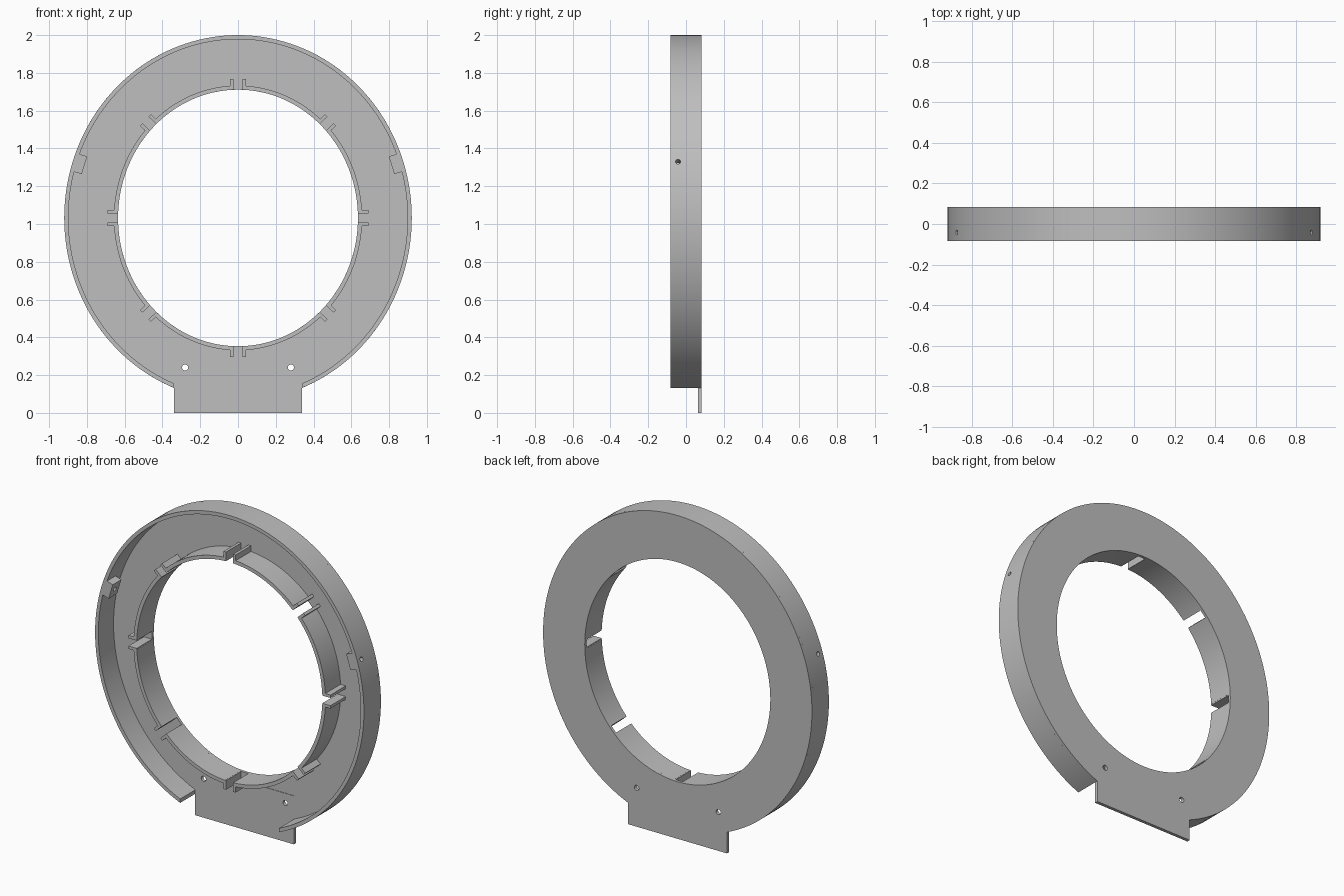
import bpy, bmesh
from math import sin, cos, asin, pi, atan2
from mathutils import Matrix, Vector

if "Cube" in bpy.data.objects:
    bpy.data.objects.remove(bpy.data.objects["Cube"])

CZ = 1.032                    # height of the ring centre
FRONT, BACK = -0.083, 0.083
PLATE = 0.066                 # front surface of the back plate
OUT, OUT_IN = (0.92, 0.968), (0.898, 0.946)
WALL, HOLE = (0.657, 0.701), (0.635, 0.679)

grey = bpy.data.materials.new("plain grey")
grey.use_nodes = True
colour = (0.52, 0.52, 0.52, 1)
grey.diffuse_color = colour
grey.node_tree.nodes["Principled BSDF"].inputs["Base Color"].default_value = colour


def finish(name, bm):
    bmesh.ops.recalc_face_normals(bm, faces=bm.faces)
    me = bpy.data.meshes.new(name)
    bm.to_mesh(me)
    bm.free()
    me.materials.append(grey)
    ob = bpy.data.objects.new(name, me)
    bpy.context.collection.objects.link(ob)
    return ob


def arc(name, outer, inner, y0, y1, span_out, span_in, n, closed=False):
    """Elliptical band of rectangular section, open or closed."""
    bm = bmesh.new()
    rings = []
    for i in range(n if closed else n + 1):
        ring = []
        for (a, b), (t0, t1), y in ((outer, span_out, y0), (outer, span_out, y1),
                                    (inner, span_in, y1), (inner, span_in, y0)):
            t = t0 + (t1 - t0) * i / n
            ring.append(bm.verts.new((a * cos(t), y, CZ + b * sin(t))))
        rings.append(ring)
    pairs = list(zip(rings, rings[1:]))
    if closed:
        pairs.append((rings[-1], rings[0]))
    else:
        bm.faces.new(rings[0])
        bm.faces.new(rings[-1])
    for p, q in pairs:
        for k in range(4):
            m = (k + 1) % 4
            bm.faces.new((p[k], p[m], q[m], q[k]))
    return finish(name, bm)


def box(name, lo, hi, matrix=Matrix()):
    bm = bmesh.new()
    bmesh.ops.create_cube(bm, size=1)
    lo, hi = Vector(lo), Vector(hi)
    for v in bm.verts:
        v.co = matrix @ Vector([lo[k] + (v.co[k] + 0.5) * (hi[k] - lo[k]) for k in range(3)])
    return finish(name, bm)


def boolean(target, other, operation):
    mod = target.modifiers.new("cut", "BOOLEAN")
    mod.operation, mod.object, mod.solver = operation, other, "EXACT"
    bpy.context.view_layer.objects.active = target
    bpy.ops.object.modifier_apply(modifier=mod.name)


def drill(targets, centre, direction, radius, depth):
    bm = bmesh.new()
    turn = Vector((0, 0, 1)).rotation_difference(Vector(direction)).to_matrix().to_4x4()
    bmesh.ops.create_cone(bm, cap_ends=True, segments=24, radius1=radius, radius2=radius,
                          depth=depth, matrix=Matrix.Translation(centre) @ turn)
    cutter = finish("drill", bm)
    cutter.hide_render = True
    for t in targets:
        boolean(t, cutter, "DIFFERENCE")
    bpy.data.objects.remove(cutter)


def radial_frame(size, t):
    """Frame on an ellipse: local x points outward, local z along the rim."""
    a, b = size
    turn = atan2(sin(t) / b, cos(t) / a)
    return (Matrix.Translation((a * cos(t), 0, CZ + b * sin(t)))
            @ Matrix.Rotation(-turn, 4, "Y"))


# Back plate with the mounting tab
full = (0, 2 * pi)
plate = arc("back_plate", OUT, HOLE, PLATE, BACK, full, full, 160, True)
tab = box("mounting_tab", (-0.338, 0.063, 0), (0.338, BACK, 0.30))
boolean(plate, tab, "UNION")
bpy.data.objects.remove(tab)
for x in (-0.28, 0.28):
    drill([plate], (x, BACK, 0.24), (0, 1, 0), 0.016, 0.2)

# Outer rim, open at the bottom above the tab
spans = []
for a, b in (OUT, OUT_IN):
    half = asin(0.338 / a)
    spans.append((-pi / 2 + half, 3 * pi / 2 - half))
rim = arc("outer_rim", OUT, OUT_IN, FRONT, PLATE, spans[0], spans[1], 144)

# Screw blocks inside the rim, drilled through from the side
angle = asin(0.298 / OUT[1])
for label, t in (("left", angle), ("right", pi - angle)):
    frame = radial_frame(OUT, t)
    block = box(label + "_screw_block", (-0.065, FRONT, -0.049), (-0.012, 0, 0.049), frame)
    drill([rim, block], frame @ Vector((0, -0.042, 0)), frame.to_3x3() @ Vector((1, 0, 0)),
          0.013, 0.2)

# Inner wall in eight sections, with a pair of clips at each gap
for i in range(8):
    t = i * pi / 4
    span = (t + 0.047, t + pi / 4 - 0.047)
    arc(f"inner_wall_{i + 1}", WALL, HOLE, FRONT, PLATE, span, span, 20)
    frame = radial_frame(HOLE, t)
    for side, z in (("a", 0.024), ("b", -0.042)):
        box(f"clip_{i + 1}{side}", (0, FRONT, z), (0.056, PLATE, z + 0.018), frame)

# Smooth curved walls, sharp edges
bpy.ops.object.select_all(action="DESELECT")
for ob in bpy.context.collection.objects:
    if ob.type == "MESH" and grey.name in ob.data.materials:
        ob.select_set(True)
        bpy.context.view_layer.objects.active = ob
bpy.ops.object.shade_smooth_by_angle(angle=0.5)
